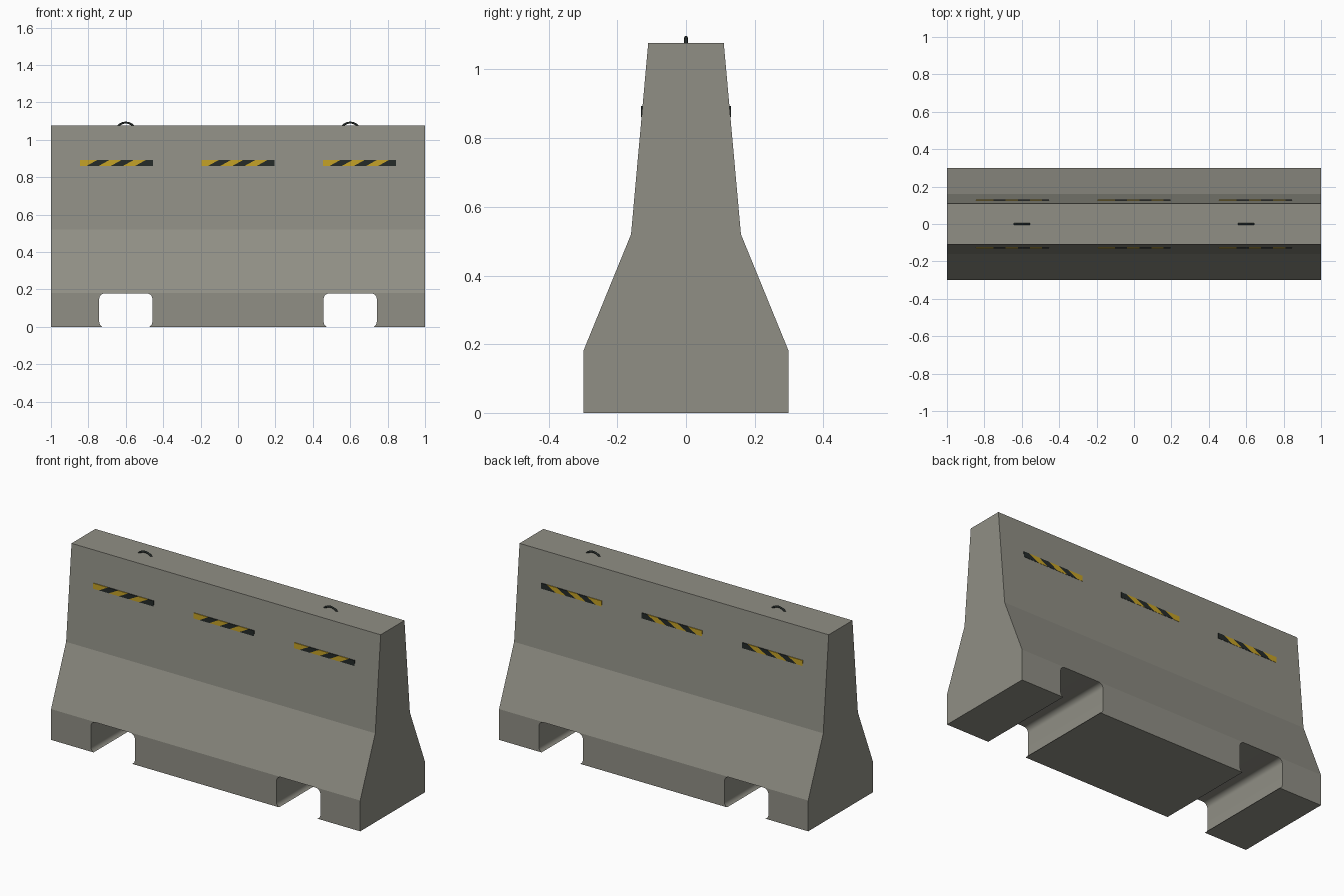
import bpy, bmesh, math
from mathutils import Vector

cube = bpy.data.objects.get("Cube")
if cube:
    bpy.data.objects.remove(cube, do_unlink=True)


def material(name, rgb, rough=0.8):
    m = bpy.data.materials.new(name)
    m.use_nodes = True
    m.diffuse_color = (*rgb, 1)
    bsdf = next(n for n in m.node_tree.nodes if n.type == 'BSDF_PRINCIPLED')
    bsdf.inputs["Base Color"].default_value = (*rgb, 1)
    bsdf.inputs["Roughness"].default_value = rough
    return m


concrete = material("concrete grey", (0.28, 0.275, 0.235))
yellow = material("warning yellow", (0.56, 0.36, 0.02))
black = material("warning black", (0.018, 0.024, 0.022))


def add_object(name, bm, *mats):
    bmesh.ops.recalc_face_normals(bm, faces=bm.faces[:])
    mesh = bpy.data.meshes.new(name)
    bm.to_mesh(mesh)
    bm.free()
    for m in mats:
        mesh.materials.append(m)
    ob = bpy.data.objects.new(name, mesh)
    bpy.context.collection.objects.link(ob)
    return ob


def box(bm, lo, hi):
    verts = bmesh.ops.create_cube(bm, size=1)["verts"]
    for v in verts:
        v.co = Vector([(a + b) / 2 + c * (b - a) for a, b, c in zip(lo, hi, v.co)])


def activate(ob):
    bpy.ops.object.select_all(action='DESELECT')
    ob.select_set(True)
    bpy.context.view_layer.objects.active = ob


# Barrier body: stepped, tapering profile extruded along x
TOP = 1.077
half = [(0.299, 0), (0.299, 0.18), (0.16, 0.52), (0.11, TOP)]
profile = half + [(-y, z) for y, z in reversed(half)]
bm = bmesh.new()
end = bm.faces.new([bm.verts.new((-1, y, z)) for y, z in profile])
ext = bmesh.ops.extrude_face_region(bm, geom=[end])["geom"]
bmesh.ops.translate(bm, vec=(2, 0, 0),
                    verts=[g for g in ext if isinstance(g, bmesh.types.BMVert)])
body = add_object("barrier_body", bm, concrete)

# Rounded forklift slots cut through the foot
for x in (-0.6, 0.6):
    bm = bmesh.new()
    box(bm, (x - 0.142, -0.5, -0.003), (x + 0.142, 0.5, 0.179))
    along_y = [e for e in bm.edges if abs(e.verts[0].co.y - e.verts[1].co.y) > 0.5]
    bmesh.ops.bevel(bm, geom=along_y, offset=0.03, segments=8, profile=0.5,
                    affect='EDGES')
    cutter = add_object("slot_cutter", bm, concrete)
    cutter.hide_render = True
    mod = body.modifiers.new("slot", 'BOOLEAN')
    mod.operation, mod.solver, mod.object = 'DIFFERENCE', 'EXACT', cutter
    activate(body)
    bpy.ops.object.modifier_apply(modifier=mod.name)
    bpy.data.objects.remove(cutter, do_unlink=True)
activate(body)
bpy.ops.object.shade_smooth_by_angle(angle=math.radians(14))

# Hazard plates: thin plates cut by slanted lines into yellow and black bands
Z0, Z1, HALF, BAND, SLOPE = 0.861, 0.893, 0.195, 0.065, 1.8
ZC = (Z0 + Z1) / 2


def hazard_plate(name, xc, side):
    bm = bmesh.new()
    ys = sorted((side * 0.124, side * 0.1308))
    box(bm, (xc - HALF, ys[0], Z0), (xc + HALF, ys[1], Z1))
    for k in range(1, 6):
        bmesh.ops.bisect_plane(bm, geom=bm.verts[:] + bm.edges[:] + bm.faces[:],
                               plane_co=(xc - HALF + k * BAND, 0, ZC),
                               plane_no=(1, 0, -SLOPE))
    for f in bm.faces:
        c = f.calc_center_median()
        band = math.floor((c.x - xc - SLOPE * (c.z - ZC) + HALF) / BAND)
        f.material_index = min(max(band, 0), 5) % 2
    add_object(name, bm, yellow, black)


for side, face in ((-1, "front"), (1, "back")):
    for label, xc in (("right", -0.65), ("middle", 0), ("left", 0.65)):
        hazard_plate(f"hazard_plate_{face}_{label}", xc, side)

# Lifting loops: shallow steel arcs rising from the top face
for label, x in (("right", -0.6), ("left", 0.6)):
    curve = bpy.data.curves.new("lifting_loop", 'CURVE')
    curve.dimensions = '3D'
    curve.bevel_depth = 0.0055
    curve.bevel_resolution = 3
    curve.use_fill_caps = True
    spline = curve.splines.new('POLY')
    steps = 20
    spline.points.add(steps)
    for i, p in enumerate(spline.points):
        a = math.pi * (0.2 + 0.6 * i / steps)
        p.co = (x + 0.055 * math.cos(a), 0, 1.037 + 0.055 * math.sin(a), 1)
    curve.materials.append(black)
    loop = bpy.data.objects.new(f"lifting_loop_{label}", curve)
    bpy.context.collection.objects.link(loop)
    activate(loop)
    bpy.ops.object.convert(target='MESH')
    bpy.ops.object.shade_smooth_by_angle(angle=math.radians(50))
